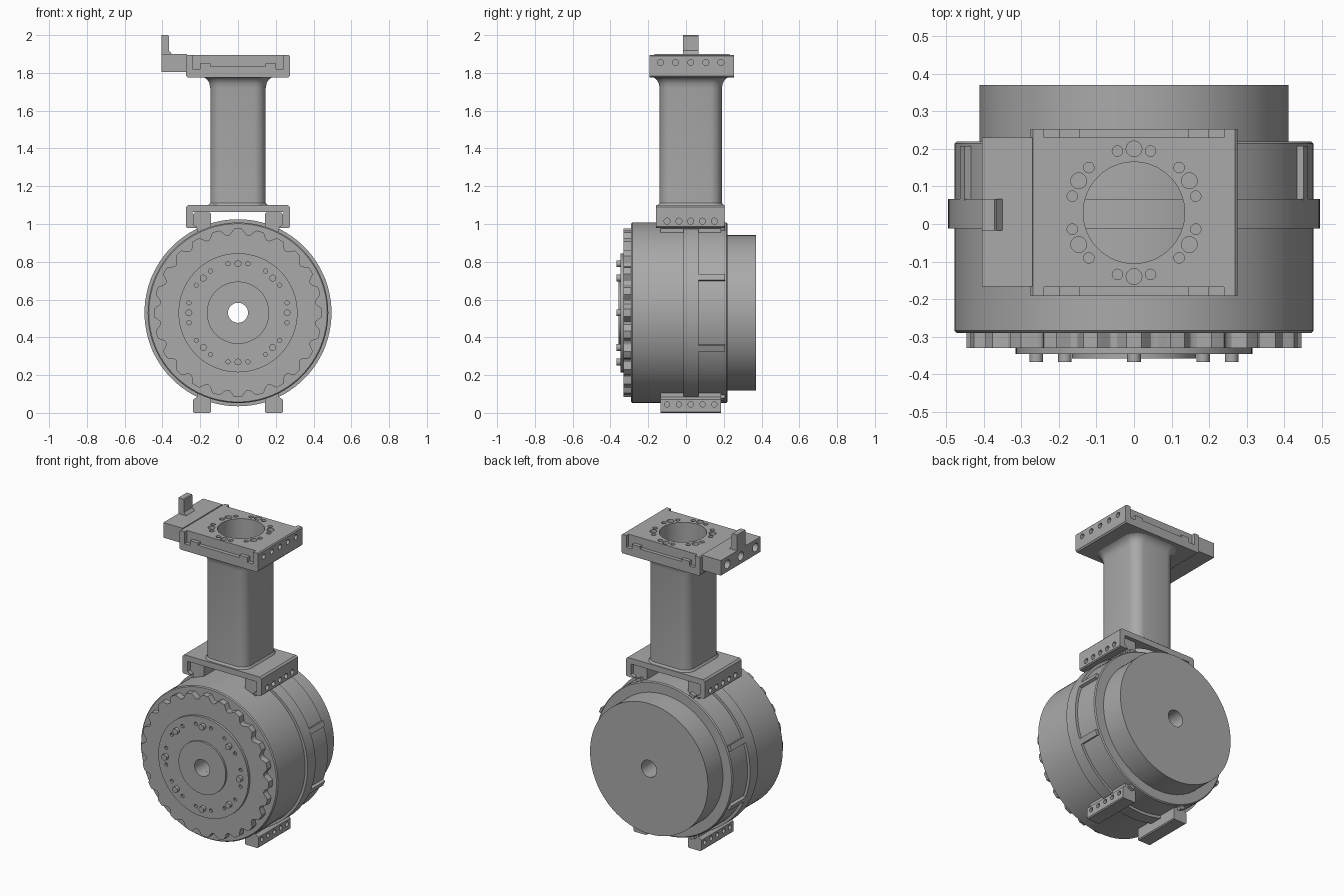
import bpy, bmesh
from math import sin, cos, pi, radians
from mathutils import Matrix, Vector

if "Cube" in bpy.data.objects:
    bpy.data.objects.remove(bpy.data.objects["Cube"])

metal = bpy.data.materials.new("machined_grey")
metal.use_nodes = True
metal.diffuse_color = (0.4, 0.4, 0.4, 1)
metal.node_tree.nodes["Principled BSDF"].inputs["Base Color"].default_value = (0.4, 0.4, 0.4, 1)

AXIS_Z = 0.53      # drum axis height
TOP_Y = 0.03       # centre of the column and flange
BORE = 0.053


def finish(name, bm):
    bmesh.ops.recalc_face_normals(bm, faces=bm.faces)
    mesh = bpy.data.meshes.new(name)
    bm.to_mesh(mesh)
    bm.free()
    mesh.materials.append(metal)
    obj = bpy.data.objects.new(name, mesh)
    bpy.context.collection.objects.link(obj)
    return obj


def lathe(name, profile, seg=96, wave=None):
    """Closed (radius, y) profile turned around the drum axis."""
    bm = bmesh.new()
    rings = []
    for i in range(seg):
        a = 2 * pi * i / seg
        rings.append([bm.verts.new((sin(a) * rr, y, AXIS_Z + cos(a) * rr))
                      for r, y in profile
                      for rr in [r + (wave(a) if wave and r > 0.3 else 0)]])
    n = len(profile)
    for i in range(seg):
        p, q = rings[i], rings[(i + 1) % seg]
        for j in range(n):
            k = (j + 1) % n
            bm.faces.new((p[j], p[k], q[k], q[j]))
    return finish(name, bm)


def prism(name, points, y0, y1):
    """(x, z) outline extruded along y."""
    bm = bmesh.new()
    face = bm.faces.new([bm.verts.new((x, y0, z)) for x, z in points])
    ext = bmesh.ops.extrude_face_region(bm, geom=[face])["geom"]
    bmesh.ops.translate(bm, vec=(0, y1 - y0, 0),
                        verts=[v for v in ext if isinstance(v, bmesh.types.BMVert)])
    return finish(name, bm)


def mirrored(half):
    return half + [(-x, z) for x, z in reversed(half) if x > 0]


def cylinders(name, spots, r, depth, axis, seg=20):
    """Equal cylinders centred on the spots."""
    turn = Vector((0, 0, 1)).rotation_difference(Vector(axis)).to_matrix().to_4x4()
    bm = bmesh.new()
    for s in spots:
        bmesh.ops.create_cone(bm, cap_ends=True, segments=seg, radius1=r, radius2=r,
                              depth=depth, matrix=Matrix.Translation(s) @ turn)
    return finish(name, bm)


def cut(obj, cutter):
    cutter.hide_render = True
    mod = obj.modifiers.new("cut", "BOOLEAN")
    mod.operation, mod.solver, mod.object = "DIFFERENCE", "EXACT", cutter
    bpy.context.view_layer.objects.active = obj
    bpy.ops.object.modifier_apply(modifier=mod.name)
    bpy.data.objects.remove(cutter)


def polar(r, degrees, y):
    return [(r * sin(radians(d)), y, AXIS_Z + r * cos(radians(d))) for d in degrees]


def side_holes(obj, x, z, ys):
    for s in (-1, 1):
        cut(obj, cylinders("hole_cutter", [(s * x, y, z) for y in ys], 0.016, 0.06, (1, 0, 0)))


X, Y, Z = (1, 0, 0), (0, 1, 0), (0, 0, 1)
HOLE_YS = [0.025 + 0.0625 * i for i in range(-2, 3)]

# Drum body with clamp band and rear cover
lathe("drum_body", [(BORE, -0.29), (0.472, -0.29), (0.478, -0.284), (0.478, 0.214),
                    (0.472, 0.22), (BORE, 0.22)])
lathe("clamp_band", [(0.46, -0.012), (0.495, -0.012), (0.495, 0.067), (0.46, 0.067)])
lathe("rear_cover", [(BORE, 0.2), (0.412, 0.2), (0.412, 0.37), (BORE, 0.37)])

# Ribs behind the band
bm = bmesh.new()
for i in range(8):
    spot = Matrix.Translation((0, 0, AXIS_Z)) @ Matrix.Rotation(radians(22.5 + 45 * i), 4, "Y")
    bmesh.ops.create_cube(bm, size=1, matrix=spot @ Matrix.Translation((0, 0.135, 0.48))
                          @ Matrix.Diagonal((0.034, 0.145, 0.03, 1)))
finish("rear_ribs", bm)

# Scalloped front ring, face disc and hub
lathe("scalloped_ring", [(BORE, -0.33), (0.43, -0.33), (0.43, -0.28), (BORE, -0.28)], 288,
      lambda a: 0.016 * max(-1, min(1, 1.5 * cos(24 * a) + 0.4)))
face_disc = lathe("face_disc", [(BORE, -0.346), (0.315, -0.346), (0.315, -0.32), (BORE, -0.32)])
pairs = [a + d for a in range(0, 360, 90) for d in (-33.5, -11.5, 11.5, 33.5)]
cut(face_disc, cylinders("hole_cutter", polar(0.265, pairs, -0.346), 0.011, 0.03, Y, 12))
lathe("hub", [(BORE, -0.358), (0.165, -0.358), (0.165, -0.33), (BORE, -0.33)])
cylinders("face_pins", polar(0.26, range(0, 360, 45), -0.349), 0.018, 0.038, Y)

# Hooked rail blocks above and below the drum
for label, flip in (("foot", False), ("top_rail", True)):
    for side, s in (("left", 1), ("right", -1)):
        outline = [(0.143, 0.006), (0.149, 0), (0.231, 0), (0.237, 0.006), (0.237, 0.07),
                   (0.217, 0.085), (0.217, 0.13), (0.143, 0.13)]
        block = prism(f"{side}_{label}", [(s * x, 2 * AXIS_Z - z if flip else z)
                                          for x, z in outline], -0.135, 0.185)
        if not flip:
            cut(block, cylinders("hole_cutter", [(s * 0.237, y, 0.045) for y in HOLE_YS],
                                 0.014, 0.05, X))

# Saddle bracket gripping the top rails
saddle = prism("saddle_bracket", mirrored([
    (0, 1.1), (0.265, 1.1), (0.275, 1.09), (0.275, 0.986), (0.269, 0.98), (0.218, 0.98),
    (0.218, 0.985), (0.24, 1.0), (0.24, 1.064), (0, 1.064)]), -0.16, 0.205)
side_holes(saddle, 0.275, 1.015, HOLE_YS)

# Column with rounded corners and a flared top
bm = bmesh.new()
loops = []
for z, grow in ((1.09, 0.012), (1.1, 0.01), (1.112, 0), (1.72, 0), (1.745, 0.005),
                (1.762, 0.014), (1.772, 0.026), (1.78, 0.04)):
    loop = []
    for i in range(36):
        a = 2 * pi * (i + 0.5) / 36
        sx, sy = (1 if cos(a) > 0 else -1), (1 if sin(a) > 0 else -1)
        rad = 0.065 + grow
        loop.append(bm.verts.new((sx * 0.082 + rad * cos(a),
                                  0.025 + sy * 0.1 + rad * sin(a), z)))
    loops.append(loop)
for p, q in zip(loops, loops[1:]):
    for i in range(36):
        j = (i + 1) % 36
        bm.faces.new((p[i], p[j], q[j], q[i]))
bm.faces.new(loops[0])
bm.faces.new(loops[-1])
column = finish("column", bm)

# Top flange with front and back recesses, bolt circle and side holes
flange = prism("top_flange", mirrored([(0, 1.895), (0.269, 1.895), (0.275, 1.889),
                                       (0.275, 1.784), (0.267, 1.776), (0, 1.776)]),
               -0.192, 0.253)
for y0, y1 in ((-0.25, -0.168), (0.23, 0.3)):
    cut(flange, prism("recess_cutter", mirrored([
        (0, 1.95), (0.24, 1.95), (0.24, 1.82), (0.2, 1.82), (0.2, 1.85),
        (0.145, 1.85), (0.145, 1.835), (0, 1.835)]), y0, y1))


def bolt_circle(degrees):
    return [(0.17 * sin(radians(d)), TOP_Y + 0.17 * cos(radians(d)), 1.895) for d in degrees]


cut(flange, cylinders("hole_cutter", bolt_circle(range(0, 360, 60)), 0.021, 0.11, Z))
cut(flange, cylinders("hole_cutter", bolt_circle([a + d for a in range(0, 360, 60)
                                                  for d in (-15, 15)]), 0.014, 0.06, Z))
side_holes(flange, 0.275, 1.855, [0.025 + 0.08 * i for i in range(-2, 3)])

# Bore down through flange, column and saddle
for part in (flange, column, saddle):
    cut(part, cylinders("bore_cutter", [(0, TOP_Y, 1.5)], 0.135, 1.2, Z, 64))

# Side arm with its upright stop
arm = prism("side_arm", [(-0.27, 1.9), (-0.405, 1.9), (-0.405, 1.805), (-0.27, 1.805)],
            -0.167, 0.23)
cut(arm, cylinders("hole_cutter", [(-0.405, y, 1.852) for y in (0.165, 0.03, -0.115)],
                   0.027, 0.12, X))
prism("stop_post", [(-0.405, 1.89), (-0.405, 2.0), (-0.371, 2.0), (-0.366, 1.995),
                    (-0.366, 1.918), (-0.35, 1.9), (-0.35, 1.89)], -0.017, 0.067)

# Smooth the turned surfaces, keep machined edges crisp
bpy.ops.object.select_all(action="DESELECT")
for obj in bpy.context.collection.objects:
    if obj.type == "MESH" and metal.name in obj.data.materials:
        obj.select_set(True)
        bpy.context.view_layer.objects.active = obj
bpy.ops.object.shade_smooth_by_angle(angle=radians(30))
